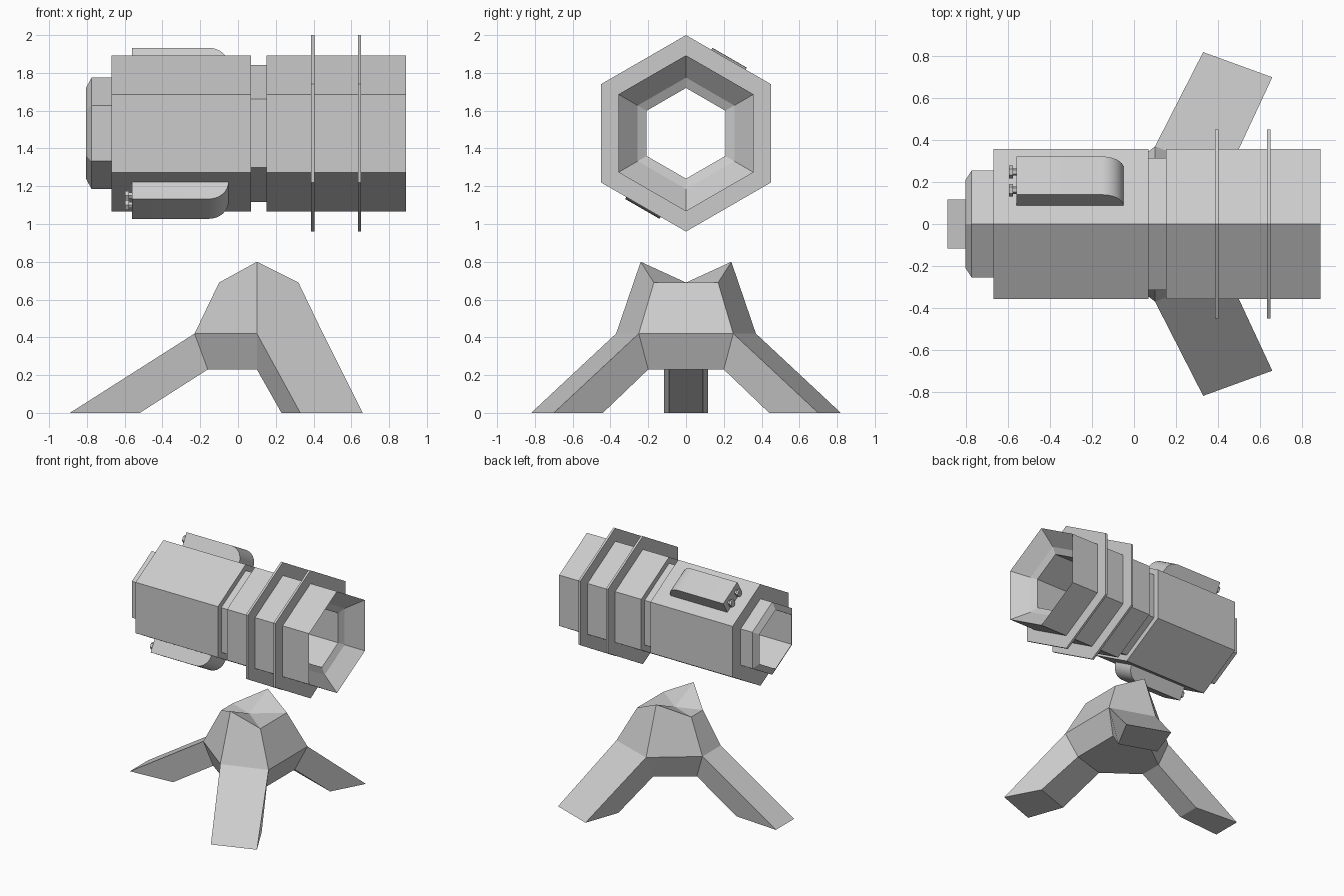
import bpy, bmesh
from math import sin, cos, pi, radians
from mathutils import Matrix

if "Cube" in bpy.data.objects:
    bpy.data.objects.remove(bpy.data.objects["Cube"])

AXIS_Z = 1.48


def make(name, verts, faces, matrix=None):
    me = bpy.data.meshes.new(name)
    me.from_pydata(verts, [], faces)
    bm = bmesh.new()
    bm.from_mesh(me)
    if matrix:
        bm.transform(matrix)
    bmesh.ops.recalc_face_normals(bm, faces=bm.faces)
    bm.to_mesh(me)
    bm.free()
    ob = bpy.data.objects.new(name, me)
    bpy.context.collection.objects.link(ob)
    return ob


def hex_lathe(name, profile, matrix):
    """Sweep a closed (x, radius) profile around x with six sides."""
    n = len(profile)
    verts = [(x, r * cos(pi / 2 + k * pi / 3), r * sin(pi / 2 + k * pi / 3))
             for k in range(6) for x, r in profile]
    faces = [(k * n + i, k * n + (i + 1) % n,
              (k + 1) % 6 * n + (i + 1) % n, (k + 1) % 6 * n + i)
             for k in range(6) for i in range(n)]
    return make(name, verts, faces, matrix)


def extrude(name, profile, t0, t1, matrix):
    """Extrude an (x, n) outline along the t axis."""
    n = len(profile)
    verts = [(x, t, h) for t in (t0, t1) for x, h in profile]
    faces = [(i, (i + 1) % n, n + (i + 1) % n, n + i) for i in range(n)]
    faces += [tuple(range(n)), tuple(range(n, 2 * n))]
    return make(name, verts, faces, matrix)


lift = Matrix.Translation((0, 0, AXIS_Z))

# Hollow hexagonal barrel: stepped outside, flared mouth, straight bore
hex_lathe("barrel", [
    (-.805, .24), (-.775, .295), (-.67, .295), (-.67, .413), (.07, .413),
    (.07, .363), (.152, .363), (.152, .413), (.89, .413),
    (.78, .295), (.755, .24)], lift)

# Thin hexagonal flanges
for i, x in enumerate((.387, .635)):
    hex_lathe(f"flange_{i + 1}", [(x, .4), (x, .52), (x + .017, .52), (x + .017, .4)], lift)

# Side pods with a rounded front end and two hexagonal knobs each
R = .105
pod = [(-.56, .35), (-.56, .462)]
pod += [(-.05 - R + R * sin(a), .462 - R + R * cos(a))
        for a in (k * pi / 16 for k in range(9))]
pod += [(-.05, .35)]
for label, turn in (("upper", 0), ("lower", pi)):
    m = lift @ Matrix.Rotation(turn - radians(30), 4, 'X')
    ob = extrude(f"{label}_pod", pod, -.105, .105, m)
    bpy.ops.object.select_all(action='DESELECT')
    ob.select_set(True)
    bpy.context.view_layer.objects.active = ob
    bpy.ops.object.shade_smooth_by_angle(angle=radians(30))
    for j, t in enumerate((-.05, .05)):
        hex_lathe(f"{label}_knob_{j + 1}",
                  [(-.55, .002), (-.55, .018), (-.578, .018), (-.578, .03),
                   (-.597, .03), (-.597, .002)],
                  m @ Matrix.Translation((0, t, .41)))

# Tripod legs: pairs of corners for top, knee, foot, inner knee, inner foot
back = [[(x, s * y, z) for s in (1, -1)] for x, y, z in (
    (-.1, .075, .69), (-.23, .117, .42), (-.89, .117, 0),
    (-.16, .09, .23), (-.52, .09, 0))]
left = [[(.32, .17, .69), (.1, .24, .8)], [(.45, .25, .42), (.1, .37, .42)],
        [(.66, .70, 0), (.33, .82, 0)], [(.37, .20, .23), (.1, .28, .23)],
        [(.52, .44, 0), (.23, .54, 0)]]
right = [[(x, -y, z) for x, y, z in reversed(pair)] for pair in left]

verts = [p for leg in (back, right, left) for pair in leg for p in pair]
verts.append((.1, 0, .69))
centre = 30
faces = []
for k in range(3):
    T1, T2, M1, M2, F1, F2, I1, I2, G1, G2 = range(k * 10, k * 10 + 10)
    nxt = (k + 1) % 3 * 10
    faces += [(T1, T2, M2, M1), (M1, M2, F2, F1), (M1, F1, G1, I1),
              (M2, I2, G2, F2), (F1, F2, G2, G1), (I1, G1, G2, I2),
              # hub panels joining this leg to the next, and the saddle
              (T2, nxt, nxt + 2, M2), (M2, nxt + 2, nxt + 6, I2),
              (T1, T2, centre), (T2, nxt, centre)]
faces.append((6, 7, 16, 17, 26, 27))
make("tripod_stand", verts, faces)
